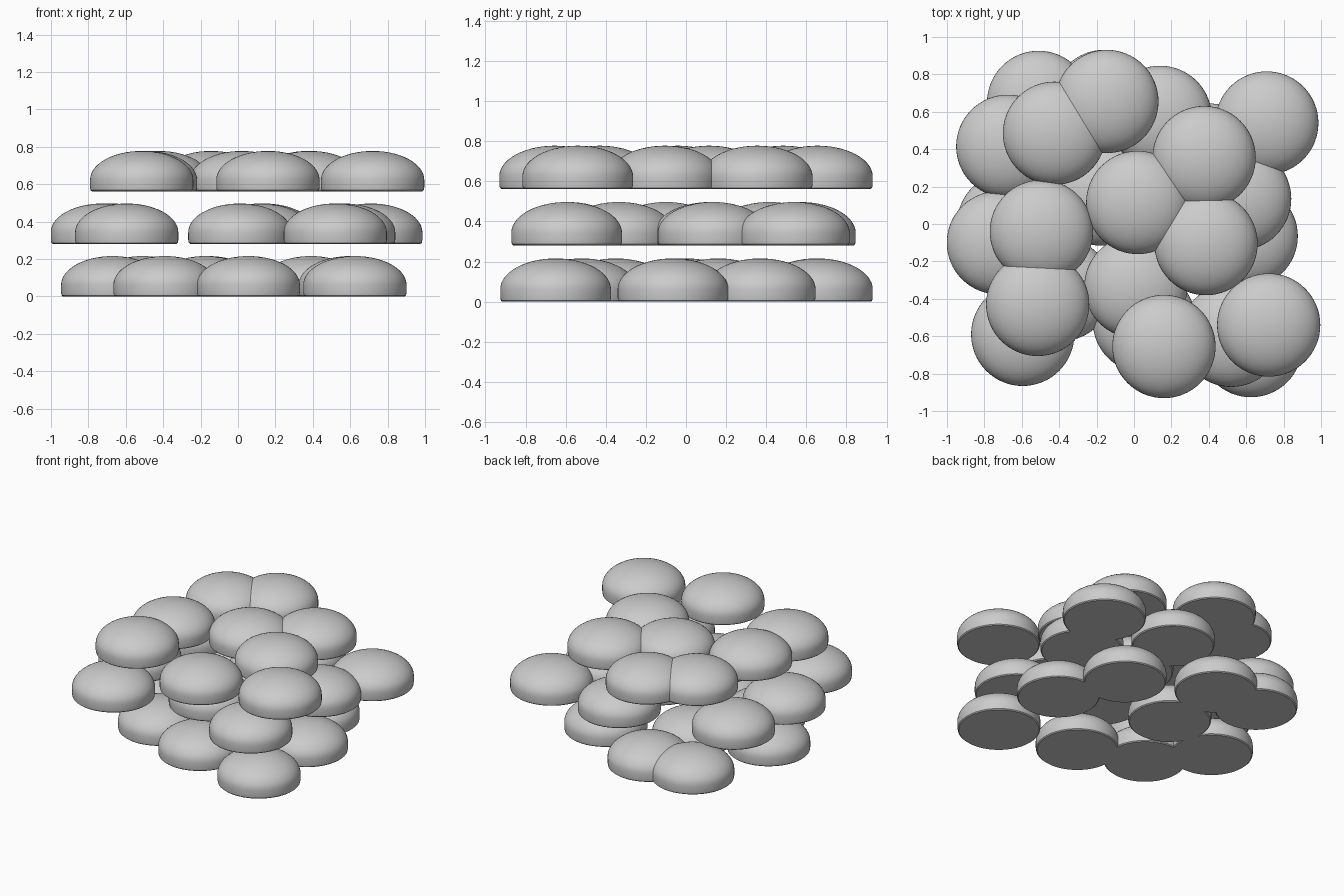
import bpy, bmesh, math

if "Cube" in bpy.data.objects:
    bpy.data.objects.remove(bpy.data.objects["Cube"])

R, H, SIDE = 0.276, 0.216, 0.062   # pebble radius, height, top of straight wall
SEG, ARC = 64, 14

# flat base, small rounded rim, straight wall, elliptical dome
profile = [(0, 0), (R - 0.010, 0), (R - 0.003, 0.006), (R, 0.022), (R, SIDE)]
for i in range(1, ARC + 1):
    a = math.pi / 2 * i / ARC
    profile.append((R * math.cos(a) if i < ARC else 0, SIDE + (H - SIDE) * math.sin(a)))

# shared pebble mesh, made by spinning the profile
bm = bmesh.new()
vs = [bm.verts.new((r, 0, z)) for r, z in profile]
edges = [bm.edges.new(p) for p in zip(vs, vs[1:])]
bmesh.ops.spin(bm, geom=vs + edges, cent=(0, 0, 0), axis=(0, 0, 1),
               angle=2 * math.pi, steps=SEG, use_duplicate=False)
bmesh.ops.remove_doubles(bm, verts=bm.verts[:], dist=1e-5)
bmesh.ops.recalc_face_normals(bm, faces=bm.faces[:])
for f in bm.faces:
    f.smooth = True
for e in bm.edges:
    if len(e.link_faces) == 2 and e.calc_face_angle() > math.radians(35):
        e.smooth = False
mesh = bpy.data.meshes.new("pebble")
bm.to_mesh(mesh)
bm.free()

# three loose layers of nine pebbles
layers = {
    "bottom": (0.0, [(-0.39, -0.35), (0.055, -0.52), (0.625, -0.65),
                     (-0.67, 0.0), (-0.175, 0.16), (0.60, -0.065),
                     (-0.51, 0.65), (-0.16, 0.655), (0.39, 0.37)]),
    "middle": (0.281, [(-0.595, -0.59), (0.01, -0.335), (0.52, -0.595),
                       (-0.725, -0.10), (0.12, 0.12), (0.565, 0.135),
                       (-0.675, 0.415), (0.14, 0.57), (0.71, 0.54)]),
    "top": (0.562, [(-0.515, -0.43), (0.16, -0.655), (0.72, -0.54),
                    (-0.495, -0.04), (0.02, 0.115), (0.385, -0.105),
                    (-0.425, 0.485), (-0.145, 0.655), (0.375, 0.355)]),
}
for layer, (z, spots) in layers.items():
    for n, (x, y) in enumerate(spots, 1):
        ob = bpy.data.objects.new(f"{layer}_pebble_{n}", mesh)
        ob.location = (x, y, z)
        bpy.context.collection.objects.link(ob)
